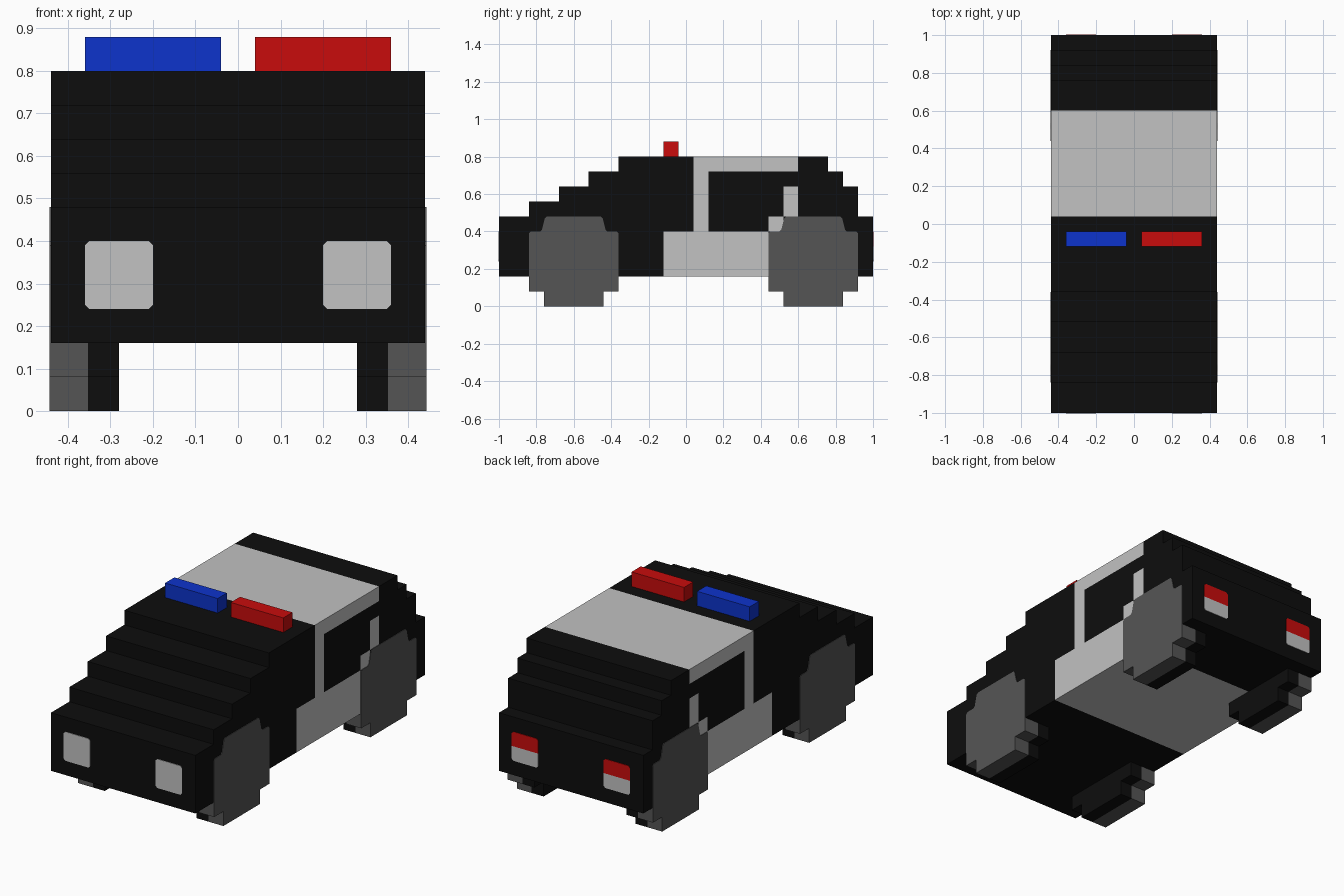
import bpy, bmesh
from mathutils import Vector

if "Cube" in bpy.data.objects:
    bpy.data.objects.remove(bpy.data.objects["Cube"])


def material(name, rgb):
    m = bpy.data.materials.new(name)
    m.diffuse_color = (*rgb, 1)
    m.use_nodes = True
    m.node_tree.nodes["Principled BSDF"].inputs["Base Color"].default_value = m.diffuse_color
    return m


BLACK = material("black paint", (0.004, 0.004, 0.004))
WHITE = material("light grey paint", (0.539, 0.539, 0.539))
GREY = material("tyre grey", (0.091, 0.091, 0.091))
RED = material("red light", (0.578, 0.0037, 0.0037))
BLUE = material("blue light", (0.004, 0.033, 0.604))


def prism(name, points, depth, mats, cuts=(), rule=None):
    """Extrude a closed outline by a depth vector, cut it, colour faces by rule."""
    bm = bmesh.new()
    face = bm.faces.new([bm.verts.new(p) for p in points])
    ext = bmesh.ops.extrude_face_region(bm, geom=[face], use_keep_orig=True)
    moved = [g for g in ext["geom"] if isinstance(g, bmesh.types.BMVert)]
    bmesh.ops.translate(bm, verts=moved, vec=depth)
    bmesh.ops.recalc_face_normals(bm, faces=bm.faces[:])
    for axis, value in cuts:
        n = Vector((0, 0, 0))
        n[axis] = 1
        bmesh.ops.bisect_plane(bm, geom=bm.verts[:] + bm.edges[:] + bm.faces[:],
                               dist=1e-5, plane_co=n * value, plane_no=n)
    bm.normal_update()
    if rule:
        for f in bm.faces:
            f.material_index = rule(f.calc_center_median(), f.normal)
    me = bpy.data.meshes.new(name)
    bm.to_mesh(me)
    bm.free()
    for m in mats:
        me.materials.append(m)
    ob = bpy.data.objects.new(name, me)
    bpy.context.collection.objects.link(ob)
    return ob


# Body: stepped side profile, with the pale door, pillars and roof band painted on
steps = [(-1, .16), (-1, .48), (-.84, .48), (-.84, .56), (-.68, .56), (-.68, .64),
         (-.52, .64), (-.52, .72), (-.36, .72), (-.36, .80), (.76, .80), (.76, .72),
         (.84, .72), (.84, .64), (.92, .64), (.92, .48), (1, .48), (1, .16)]
pale = [(-.12, .44, .16, .40),   # door
        (.04, .12, .40, .80),    # front pillar
        (.04, .60, .72, .80),    # roof edge
        (.44, .52, .40, .48),    # lower window corner
        (.52, .60, .48, .64)]    # rear pillar


def body_rule(c, n):
    if abs(n.x) > .5:
        return int(any(a < c.y < b and lo < c.z < hi for a, b, lo, hi in pale))
    if n.z > .5:
        return int(.04 < c.y < .60)
    if n.z < -.5:
        return int(-.12 < c.y < .60)
    return 0


y_cuts = [-.84, -.68, -.52, -.36, -.12, .04, .12, .44, .52, .60, .76, .84, .92]
z_cuts = [.40, .48, .64, .72]
prism("car_body", [(-.44, y, z) for y, z in steps], (.88, 0, 0), [BLACK, WHITE],
      [(1, y) for y in y_cuts] + [(2, z) for z in z_cuts], body_rule)

# Wheels: blocky outline, grey outer half and black inner half
half = [(.16, 0), (.16, .08), (.24, .08), (.24, .39), (.23, .40), (.18, .40),
        (.17, .41), (.155, .47), (.145, .48)]
outline = half + [(-y, z) for y, z in reversed(half)]
for side, s in (("left", -1), ("right", 1)):
    for end, yc in (("front", -.60), ("rear", .68)):
        prism(f"{end}_{side}_wheel", [(s * .28, yc + y, z) for y, z in outline],
              (s * .163, 0, 0), [BLACK, GREY], [(0, s * .353)],
              lambda c, n: int(abs(c.x) > .353))

# Headlights and tail lights: thin plates with clipped corners
k = .01
for side, s in (("left", -1), ("right", 1)):
    plate = [(s * .28 + x, z) for x, z in
             [(-.08, .24 + k), (-.08 + k, .24), (.08 - k, .24), (.08, .24 + k),
              (.08, .40 - k), (.08 - k, .40), (-.08 + k, .40), (-.08, .40 - k)]]
    prism(f"{side}_headlight", [(x, -1, z) for x, z in plate], (0, -.003, 0), [WHITE])
    prism(f"{side}_tail_light", [(x, 1, z) for x, z in plate], (0, .003, 0),
          [WHITE, RED], [(2, .32)], lambda c, n: int(c.z > .32))

# Roof beacons
for name, x, mat in (("blue_beacon", -.36, BLUE), ("red_beacon", .04, RED)):
    prism(name, [(x, -.12, .80), (x, -.04, .80), (x, -.04, .88), (x, -.12, .88)],
          (.32, 0, 0), [mat])
